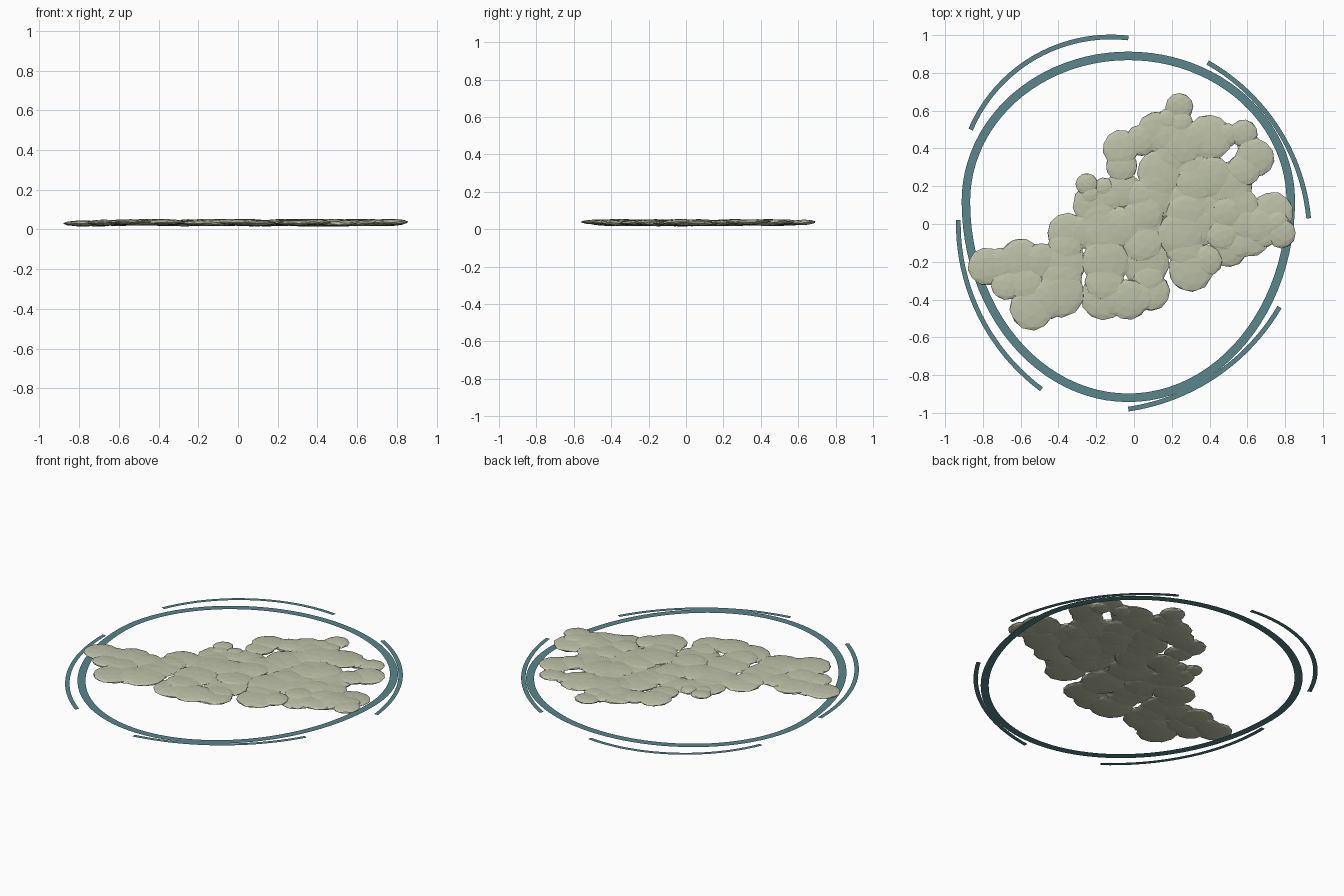
import bpy, bmesh, math, random
from mathutils import Vector, Matrix

if "Cube" in bpy.data.objects:
    bpy.data.objects.remove(bpy.data.objects["Cube"])

random.seed(7)


def material(name, rgb):
    m = bpy.data.materials.new(name)
    m.diffuse_color = (*rgb, 1.0)
    m.use_nodes = True
    m.node_tree.nodes["Principled BSDF"].inputs["Base Color"].default_value = m.diffuse_color
    return m


TEAL = material("muted_teal", (0.100, 0.240, 0.260))
STONE = material("pale_grey_green", (0.510, 0.535, 0.390))


def finish(bm, name, mat):
    me = bpy.data.meshes.new(name)
    bm.to_mesh(me)
    bm.free()
    me.materials.append(mat)
    ob = bpy.data.objects.new(name, me)
    bpy.context.collection.objects.link(ob)
    return ob


def flat_strip(name, path, width, closed=False):
    """Flat ribbon of even width along a 2D path, facing up."""
    bm = bmesh.new()
    n = len(path)
    rows = []
    for i, p in enumerate(path):
        a = path[(i - 1) % n] if closed else path[max(i - 1, 0)]
        b = path[(i + 1) % n] if closed else path[min(i + 1, n - 1)]
        t = (b - a).normalized()
        side = Vector((-t.y, t.x)) * width / 2
        rows.append([bm.verts.new((*(p + s * side), 0)) for s in (1, -1)])
    for i in range(n if closed else n - 1):
        (a, b), (c, d) = rows[i], rows[(i + 1) % n]
        f = bm.faces.new((a, b, d, c))
        f.normal_update()
        if f.normal.z < 0:
            f.normal_flip()
    finish(bm, name, TEAL)


def arc(start, end, sag, steps=20):
    """Circular arc bulging away from the middle of the model."""
    a, b = Vector(start), Vector(end)
    mid, chord = (a + b) / 2, b - a
    out = Vector((-chord.y, chord.x)).normalized()
    if out.dot(mid) < 0:
        out = -out
    h = chord.length / 2
    r = (h * h + sag * sag) / (2 * sag)
    centre = mid - out * (r - sag)
    half = math.asin(h / r)
    along = chord.normalized()
    pts = []
    for i in range(steps + 1):
        t = half * (2 * i / steps - 1)
        pts.append(centre + r * (math.cos(t) * out + math.sin(t) * along))
    return pts


# Egg-shaped main ring: shallow upper half, deeper lower half
ring = []
for i in range(96):
    t = 2 * math.pi * i / 96
    depth = 0.77 if math.sin(t) > 0 else 1.04
    ring.append(Vector((-0.03 + 0.86 * math.cos(t), 0.12 + depth * math.sin(t))))
flat_strip("main_ring", ring, 0.045, closed=True)

# Four thin outer arcs
for name, a, b, sag in (
        ("upper_left_arc", (-0.865, 0.50), (-0.03, 0.985), 0.16),
        ("upper_right_arc", (0.39, 0.855), (0.925, 0.03), 0.12),
        ("left_arc", (-0.93, 0.02), (-0.49, -0.875), 0.12),
        ("lower_right_arc", (-0.03, -0.98), (0.77, -0.44), 0.11)):
    flat_strip(name, arc(a, b, sag), 0.025)

# Cluster of flattened faceted stones: x, y, radius
stones = [
    (.24, .62, .075), (-.07, .40, .10), (.13, .48, .12), (.40, .46, .12),
    (.58, .48, .075), (.64, .35, .105), (.14, .27, .13), (.35, .28, .13),
    (.50, .20, .13), (-.25, .21, .06), (-.21, .10, .12), (-.06, .18, .10),
    (-.35, -.05, .11), (.73, .06, .115), (.78, -.05, .08), (.61, -.06, .12),
    (.50, -.13, .10), (-.78, -.225, .10), (-.60, -.19, .115), (-.54, -.44, .12),
    (-.39, -.37, .13), (-.38, -.21, .13), (-.16, -.39, .12), (-.03, -.40, .11),
    (.09, -.36, .10), (.30, -.24, .12), (-.15, -.20, .13), (-.15, -.03, .13),
    (.03, .00, .13), (.06, -.20, .13), (.25, -.05, .13), (.43, .02, .13),
    (.56, .08, .11), (.30, .13, .13), (.10, .13, .12), (.26, .43, .12)]

# Smaller stones wedged between neighbours fill the middle
pieces = list(stones)
for i, (x, y, r) in enumerate(stones):
    near = sorted(stones, key=lambda s: math.hypot(s[0] - x, s[1] - y))[1:4]
    for nx, ny, nr in near[:2]:
        k = random.uniform(0.4, 0.6)
        pieces.append((x + (nx - x) * k, y + (ny - y) * k, min(r, nr) * 0.85))

bm = bmesh.new()
for x, y, r in pieces:
    z = random.uniform(0.030, 0.039)
    tilt = Matrix.Rotation(random.uniform(-0.04, 0.04), 4, 'X')
    spin = Matrix.Rotation(random.uniform(0, 6.28), 4, 'Z')
    # random pre-rotation gives every stone its own facets
    roll = Matrix.Rotation(random.uniform(0, 3), 4, Vector((1, 0.6, 0.3)))
    flatten = Matrix.Diagonal((r * random.uniform(0.95, 1.05), r, 0.015, 1))
    bmesh.ops.create_icosphere(
        bm, subdivisions=2, radius=1.0,
        matrix=Matrix.Translation((x, y, z)) @ tilt @ spin @ flatten @ roll)
finish(bm, "stone_cluster", STONE)
